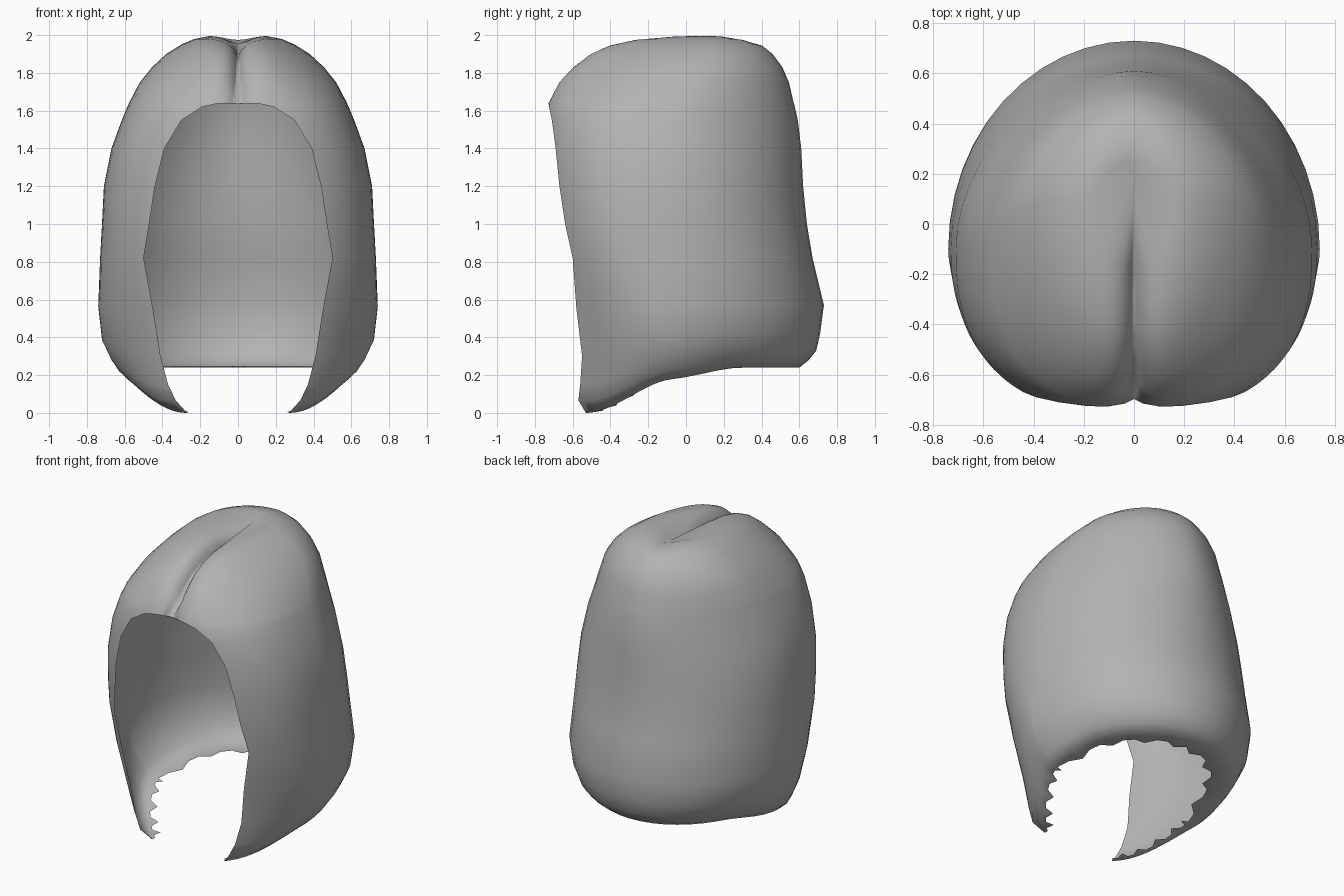
import bpy, bmesh, math
from mathutils import Vector

cube = bpy.data.objects.get("Cube")
if cube:
    bpy.data.objects.remove(cube, do_unlink=True)

BACK_COLUMNS = 12
FRONT_COLUMNS = 16

# Horizontal sections: height, half width, half opening, front y, back y
SECTIONS = [
    (.24, .58, .27, -.53, .60),
    (.28, .63, .33, -.57, .65),
    (.33, .67, .37, -.56, .69),
    (.42, .72, .41, -.55, .71),
    (.57, .74, .45, -.58, .73),
    (.82, .73, .50, -.60, .67),
    (1.0, .72, .47, -.64, .64),
    (1.2, .71, .44, -.67, .62),
    (1.4, .67, .39, -.69, .61),
    (1.55, .615, .30, -.71, .592),
    (1.62, .586, .19, -.725, .576),
    (1.64, .577, .10, -.73, .571),
    (1.65, .572, 0, -.73, .568),
    (1.75, .52, 0, -.69, .545),
    (1.83, .455, 0, -.625, .51),
    (1.9, .38, 0, -.545, .46),
    (1.95, .3, 0, -.45, .405),
    (1.98, .23, 0, -.33, .33),
    (1.997, .15, 0, -.19, .26),
]


def ramp(value, low, high):
    """Smooth step from 0 at low to 1 at high."""
    t = min(max((value - low) / (high - low), 0), 1)
    return t * t * (3 - 2 * t)


def hang(y, z):
    """Let the hair hang lower toward the front locks."""
    if z >= .6:
        return z
    if y > -.1:
        hem = .18 + .06 * ramp(y, -.1, .3)
    else:
        hem = .18 * (1 - ramp(-y, .05, .53))
    return hem + (z - .24) * (.6 - hem) / .36


def parting(point):
    """Press a soft valley and a sharp centre parting into the crown."""
    x, y, z = point
    valley = .025 * math.exp(-(x / .09) ** 2) * (1 - ramp(y, .2, .5))
    groove = .085 * math.exp(-abs(x) / .03) * (1 - ramp(y, 0, .28))
    inward = (Vector((0, 0, 1.3)) - Vector((0, y, z))).normalized()
    return Vector(point) + inward * (valley + groove) * ramp(z, 1.58, 1.76)


def section(z, width, opening, front, back):
    """Half section from the back centre round to the front rim."""
    middle = -.1 + .2 * ramp(z, 1.5, 2)
    power = 1.3 + 1.2 * ramp(z, .2, 1) - .5 * ramp(z, 1.6, 1.9)
    back_power = 2 - .22 * ramp(z, .9, 1.5)
    points = []
    for i in range(BACK_COLUMNS):
        a = math.pi / 2 * (1 - i / BACK_COLUMNS)
        x = width * math.cos(a) ** (2 / back_power) if i else 0
        y = middle + (back - middle) * math.sin(a) ** (2 / back_power)
        points.append((x, y, z))
    end = math.acos((opening / width) ** (power / 2))
    reach = (middle - front) / math.sin(end) ** (2 / power)
    for i in range(FRONT_COLUMNS + 1):
        a = end * (1 - (1 - i / FRONT_COLUMNS) ** 1.4)
        x = width * max(math.cos(a), 0) ** (2 / power)
        y = middle - reach * math.sin(a) ** (2 / power)
        if i == FRONT_COLUMNS:
            x = opening
        points.append((x, y, z))
    return [parting((x, y, hang(y, h))) for x, y, h in points]


def skin(lower, upper):
    """Fill the strip between two rows."""
    for i in range(len(lower) - 1):
        bm.faces.new((lower[i + 1], lower[i], upper[i], upper[i + 1]))


# Hair shell, one half
bm = bmesh.new()
rows = [[bm.verts.new(p) for p in section(*s)] for s in SECTIONS]
for lower, upper in zip(rows, rows[1:]):
    skin(lower, upper)

# Ragged hem turned inward under the edge, deepest at the back
hem = []
for i, vert in enumerate(rows[0]):
    x, y, z = vert.co
    depth = .02 + .08 * ramp(y, -.4, .2)
    if 0 < i < len(rows[0]) - 2 and i % 3 == 1:
        depth += .045
    toward = Vector((-x, -y - .15, 0)).normalized()
    hem.append(bm.verts.new(vert.co + toward * depth + Vector((0, 0, .008))))
skin(hem, rows[0])

# Crown cap
crown = bm.verts.new(parting((0, .2, 1.995)))
for a, b in zip(rows[-1], rows[-1][1:]):
    bm.faces.new((b, a, crown))

# Outward normals, checked against the back face
bm.normal_update()
bm.faces.ensure_lookup_table()
if bm.faces[0].normal.y < 0 < bm.faces[0].calc_center_median().y:
    bmesh.ops.reverse_faces(bm, faces=bm.faces[:])

mesh = bpy.data.meshes.new("hair_shell")
bm.to_mesh(mesh)
bm.free()
hair = bpy.data.objects.new("hair_shell", mesh)
bpy.context.collection.objects.link(hair)

# Mirror to the other side, welding the back seam and the parting
mirror = hair.modifiers.new("mirror", "MIRROR")
mirror.use_clip = True
mirror.merge_threshold = .001

# Plain grey material
grey = bpy.data.materials.new("plain_grey")
grey.use_nodes = True
color = (.45, .45, .45, 1)
grey.diffuse_color = color
grey.node_tree.nodes["Principled BSDF"].inputs["Base Color"].default_value = color
mesh.materials.append(grey)

bpy.ops.object.select_all(action="DESELECT")
hair.select_set(True)
bpy.context.view_layer.objects.active = hair
bpy.ops.object.shade_smooth_by_angle(angle=math.radians(60))
